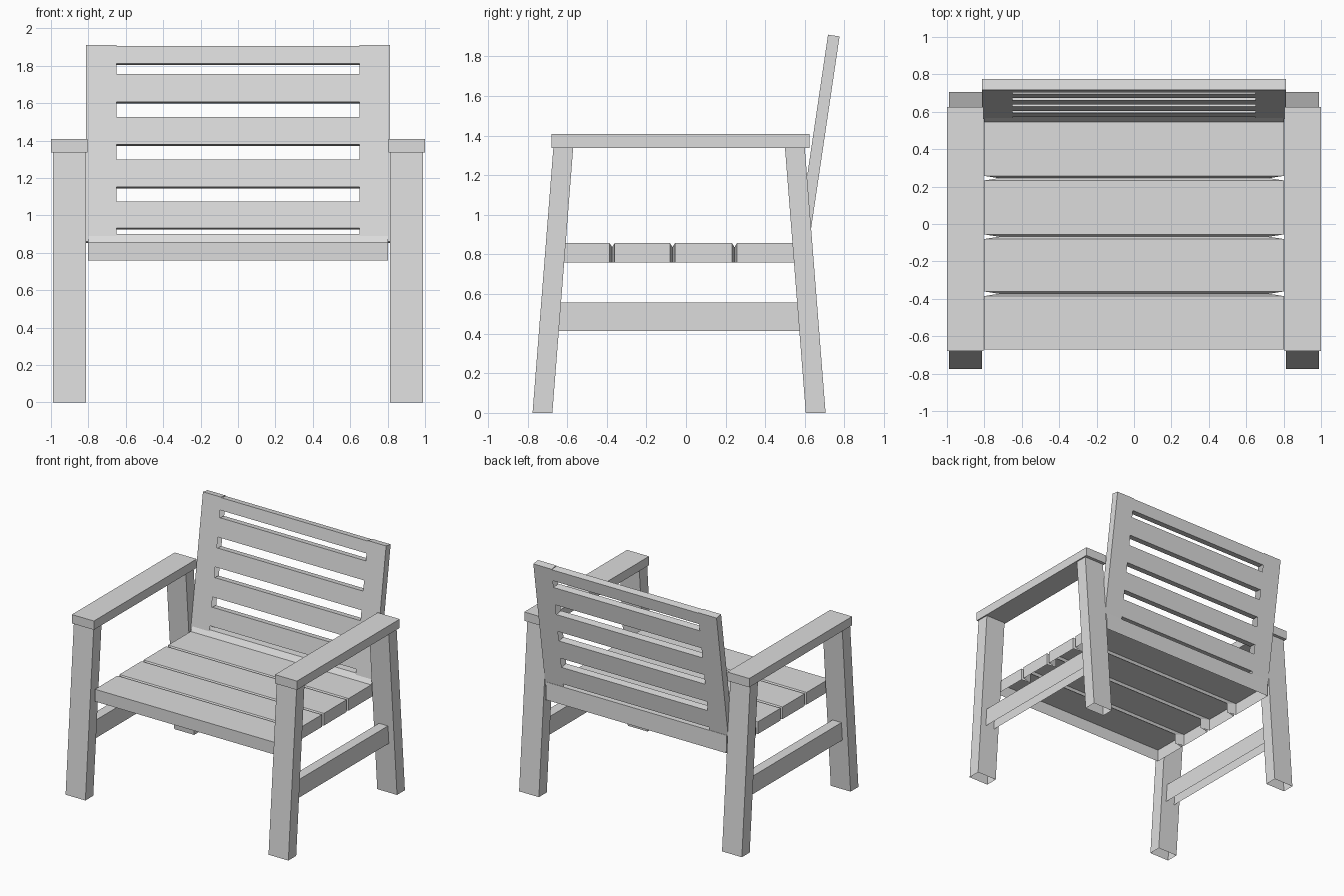
import bpy
import bmesh

cube = bpy.data.objects.get("Cube")
if cube:
    bpy.data.objects.remove(cube, do_unlink=True)

GREY = 0.72
paint = bpy.data.materials.new("light_grey")
paint.use_nodes = True
paint.diffuse_color = (GREY, GREY, GREY, 1)
paint.node_tree.nodes["Principled BSDF"].inputs["Base Color"].default_value = (GREY, GREY, GREY, 1)


def finish(bm, name):
    bmesh.ops.recalc_face_normals(bm, faces=bm.faces)
    mesh = bpy.data.meshes.new(name)
    bm.to_mesh(mesh)
    bm.free()
    mesh.materials.append(paint)
    obj = bpy.data.objects.new(name, mesh)
    bpy.context.collection.objects.link(obj)
    return obj


def prism(bm, profile, x0, x1, open_bottom=False, start_cap=True, end_cap=True):
    """Sweep a (y, z) profile along x; its first edge is the bottom."""
    a = [bm.verts.new((x0, y, z)) for y, z in profile]
    b = [bm.verts.new((x1, y, z)) for y, z in profile]
    if start_cap:
        bm.faces.new(a)
    if end_cap:
        bm.faces.new(b[::-1])
    for i in range(1 if open_bottom else 0, len(a)):
        j = (i + 1) % len(a)
        bm.faces.new((a[i], b[i], b[j], a[j]))


def part(name, profile, x0, x1, **options):
    bm = bmesh.new()
    prism(bm, profile, x0, x1, **options)
    return finish(bm, name)


def rect(y0, y1, z0, z1):
    return [(y0, z0), (y1, z0), (y1, z1), (y0, z1)]


# Legs and side rails (hollow underneath), armrests
ARM_BOTTOM, ARM_TOP = 1.337, 1.408
front_leg = [(-0.775, 0), (-0.675, 0), (-0.57, ARM_BOTTOM), (-0.67, ARM_BOTTOM)]
back_leg = [(0.605, 0), (0.705, 0), (0.60, ARM_BOTTOM), (0.50, ARM_BOTTOM)]
side_rail = [(-0.66, 0.413), (0.59, 0.413), (0.58, 0.558), (-0.65, 0.558)]
for side, s in (("left", 1), ("right", -1)):
    part(f"front_leg_{side}", front_leg, s * 0.814, s * 0.99, open_bottom=True)
    part(f"back_leg_{side}", back_leg, s * 0.814, s * 0.99, open_bottom=True)
    part(f"armrest_{side}", rect(-0.68, 0.625, ARM_BOTTOM, ARM_TOP), s * 0.805, s)
    part(f"side_rail_{side}", side_rail, s * 0.86, s * 0.94, open_bottom=True)

# Seat boards: hollow underneath, meeting in shallow grooves that widen at the ends
SEAT_BOTTOM, SEAT_TOP, SEAT_HALF = 0.759, 0.857, 0.802
TAPER_X, TAPER_Z, TAPER_Y = 0.08, 0.02, 0.0125
SILL_TOP = 0.90


def seat_board(name, profile, directions):
    bm = bmesh.new()
    prism(bm, profile, -SEAT_HALF, SEAT_HALF)
    bmesh.ops.recalc_face_normals(bm, faces=bm.faces)
    caps = []
    for direction in directions:
        face = max(bm.faces, key=lambda f: f.calc_center_median().y * direction)
        cap = bmesh.ops.extrude_discrete_faces(bm, faces=[face])["faces"][0]
        middle = cap.calc_center_median().z
        for v in cap.verts:
            v.co.x -= TAPER_X if v.co.x > 0 else -TAPER_X
            v.co.y += direction * TAPER_Y
            if v.co.z > middle:
                v.co.z -= TAPER_Z
        caps.append(cap)
    bm.normal_update()
    under = [f for f in bm.faces if f.normal.z < -0.9 and f not in caps]
    bmesh.ops.delete(bm, geom=caps + under, context="FACES")
    return finish(bm, name)


edges = [-0.67, -0.373, -0.068, 0.245]
seat_board("seat_board_1", rect(edges[0], edges[1] - TAPER_Y, SEAT_BOTTOM, SEAT_TOP), (1,))
for i in (1, 2):
    board = rect(edges[i] + TAPER_Y, edges[i + 1] - TAPER_Y, SEAT_BOTTOM, SEAT_TOP)
    seat_board(f"seat_board_{i + 1}", board, (-1, 1))

# The rear board rises into a sill under the backrest
start = edges[3] + TAPER_Y
rear = [(start, SEAT_BOTTOM), (0.635, SEAT_BOTTOM), (0.63, SILL_TOP),
        (0.573, SILL_TOP), (0.545, SEAT_TOP), (start, SEAT_TOP)]
seat_board("seat_board_4", rear, (-1,))

# Leaning backrest: two posts, open on the inside, and the boards between them
LEAN, THICK = 0.148, 0.058
BASE_Y, BASE_Z = 0.562, 0.86


def leaning(z0, z1):
    """Profile of a board lying in the leaning plane, cut square to it."""
    front = [(BASE_Y + (z - BASE_Z) * LEAN, z) for z in (z0, z1)]
    back = [(y + THICK, z - THICK * LEAN) for y, z in front]
    return [front[0], back[0], back[1], front[1]]


for side, s in (("left", 1), ("right", -1)):
    part(f"back_post_{side}", leaning(0.86, 1.91), s * 0.65, s * 0.814, start_cap=False)

boards = [(0.932, 1.075), (1.152, 1.30), (1.38, 1.525), (1.607, 1.755), (1.812, 1.906)]
for i, (low, high) in enumerate(boards):
    part(f"back_board_{i + 1}", leaning(low, high), -0.65, 0.65, start_cap=False, end_cap=False)
